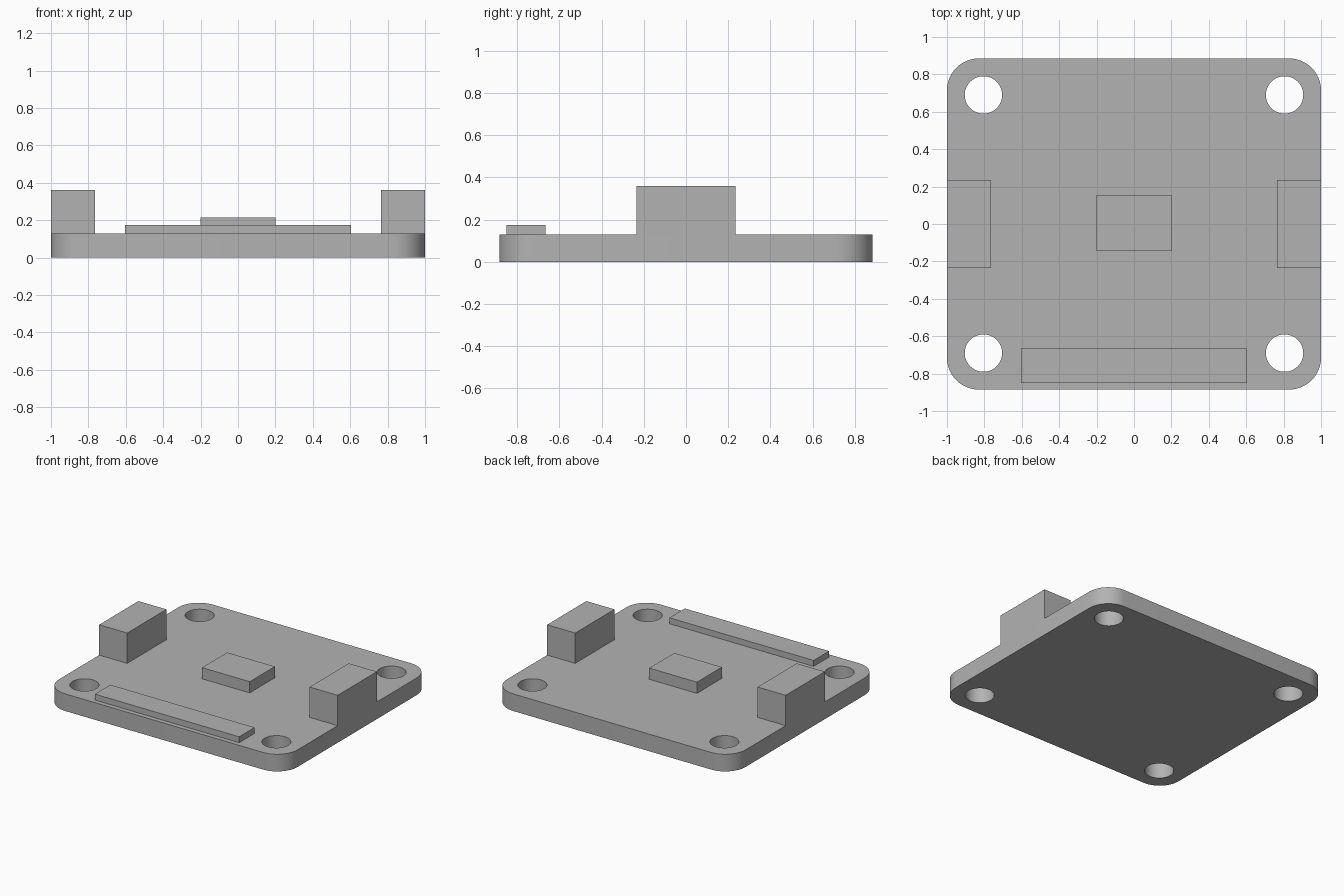
import bpy
import bmesh
from math import radians

cube = bpy.data.objects.get("Cube")
if cube:
    bpy.data.objects.remove(cube, do_unlink=True)

GREY = (0.45, 0.45, 0.45, 1)
grey = bpy.data.materials.new("plain grey")
grey.use_nodes = True
grey.diffuse_color = GREY
grey.node_tree.nodes["Principled BSDF"].inputs["Base Color"].default_value = GREY

HALF_DEPTH = 0.885
TOP = 0.13
CORNER = 0.17
HOLE_X, HOLE_Y, HOLE_R = 0.805, 0.69, 0.1


def box(name, x0, x1, y0, y1, z0, z1, corner=0):
    """Box between limits, with optionally rounded upright edges."""
    bm = bmesh.new()
    bmesh.ops.create_cube(bm, size=1)
    for v in bm.verts:
        v.co.x = x1 if v.co.x > 0 else x0
        v.co.y = y1 if v.co.y > 0 else y0
        v.co.z = z1 if v.co.z > 0 else z0
    if corner:
        upright = [e for e in bm.edges
                   if abs(e.verts[0].co.z - e.verts[1].co.z) > 0.01]
        bmesh.ops.bevel(bm, geom=upright, offset=corner, segments=12,
                        profile=0.5, affect='EDGES')
    mesh = bpy.data.meshes.new(name)
    bm.to_mesh(mesh)
    bm.free()
    mesh.materials.append(grey)
    obj = bpy.data.objects.new(name, mesh)
    bpy.context.collection.objects.link(obj)
    return obj


# Rounded base board
board = box("board", -1, 1, -HALF_DEPTH, HALF_DEPTH, 0, TOP, CORNER)

# Mounting holes through the four corners
for sx in (-1, 1):
    for sy in (-1, 1):
        bpy.ops.mesh.primitive_cylinder_add(
            vertices=48, radius=HOLE_R, depth=1,
            location=(sx * HOLE_X, sy * HOLE_Y, 0))
        cutter = bpy.context.object
        cutter.name = "hole_cutter"
        cutter.data.materials.append(grey)
        cutter.hide_render = True
        cutter.hide_viewport = True
        cut = board.modifiers.new("mounting hole", 'BOOLEAN')
        cut.operation = 'DIFFERENCE'
        cut.solver = 'EXACT'
        cut.object = cutter

# Apply the cuts, drop the cutters and smooth the round walls
bpy.context.view_layer.update()
evaluated = board.evaluated_get(bpy.context.evaluated_depsgraph_get())
cut_mesh = bpy.data.meshes.new_from_object(evaluated)
board.modifiers.clear()
board.data = cut_mesh
for obj in [o for o in bpy.data.objects if o.name.startswith("hole_cutter")]:
    bpy.data.objects.remove(obj, do_unlink=True)
bpy.ops.object.select_all(action='DESELECT')
board.select_set(True)
bpy.context.view_layer.objects.active = board
bpy.ops.object.shade_smooth_by_angle(angle=radians(30))

# Side connectors, flush with the board edges
box("left_connector", 0.765, 1, -0.235, 0.235, TOP, 0.36)
box("right_connector", -1, -0.765, -0.235, 0.235, TOP, 0.36)

# Central chip and the long strip at the front
box("chip", -0.2, 0.2, -0.145, 0.155, TOP, 0.215)
box("front_strip", -0.605, 0.605, -0.85, -0.665, TOP, 0.175)
